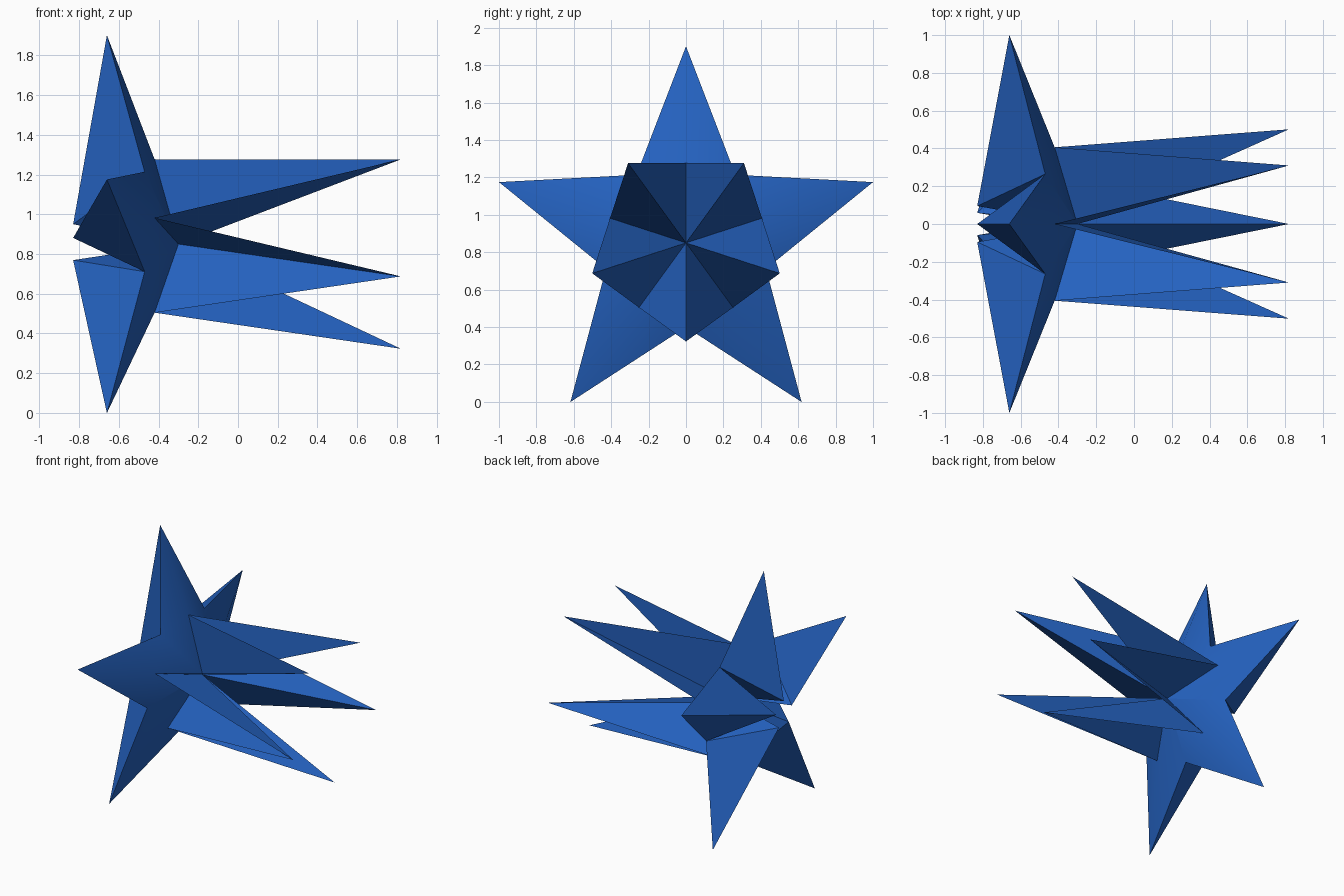
import bpy, bmesh, math

if "Cube" in bpy.data.objects:
    bpy.data.objects.remove(bpy.data.objects["Cube"])

CZ = 0.85           # height of the star's axis, which runs along x
blue = bpy.data.materials.new("blue")
blue.diffuse_color = (0.018, 0.122, 0.527, 1)
blue.use_nodes = True
blue.node_tree.nodes["Principled BSDF"].inputs["Base Color"].default_value = blue.diffuse_color


def ring(x, r, deg):
    a = math.radians(deg)
    return (x, r * math.sin(a), CZ + r * math.cos(a))


HUB = (-0.30, 0, CZ)
tip = lambda d: ring(-0.66, 1.0515, d)      # points of the star
notch = lambda d: ring(-0.47, 0.45, d)      # valleys between star points
back = lambda d: ring(-0.83, 0.10, d)       # rear corner of each star point
root = lambda d: ring(-0.42, 0.427, d)      # where the long spikes start
spike = lambda d: ring(0.82, 0.527, d)      # ends of the long spikes


def make(name, tris, closed):
    bm = bmesh.new()
    for t in tris:
        bm.faces.new([bm.verts.new(p) for p in t])
    bmesh.ops.remove_doubles(bm, verts=bm.verts, dist=0.0005)
    if closed:
        bmesh.ops.recalc_face_normals(bm, faces=bm.faces)
    else:
        # open sheets face forward along the axis
        bm.normal_update()
        for f in bm.faces:
            if f.normal.x < 0:
                f.normal_flip()
    me = bpy.data.meshes.new(name)
    bm.to_mesh(me)
    bm.free()
    me.materials.append(blue)
    ob = bpy.data.objects.new(name, me)
    bpy.context.collection.objects.link(ob)
    bpy.ops.object.select_all(action='DESELECT')
    ob.select_set(True)
    bpy.context.view_layer.objects.active = ob
    bpy.ops.object.shade_smooth_by_angle(angle=math.radians(30))


star, spikes = [], []
for k in range(5):
    d = 72 * k
    for s in (-36, 36):
        n = notch(d + s)
        # star point: two front facets, the rear flank and the inner groove
        star += [(tip(d), root(d), n), (root(d), HUB, n),
                 (tip(d), n, back(d)), (back(d), n, HUB)]
        # folded half of a long spike
        spikes.append((HUB, root(d), spike(d + s)))

make("star_body", star, True)
make("forward_spikes", spikes, False)
